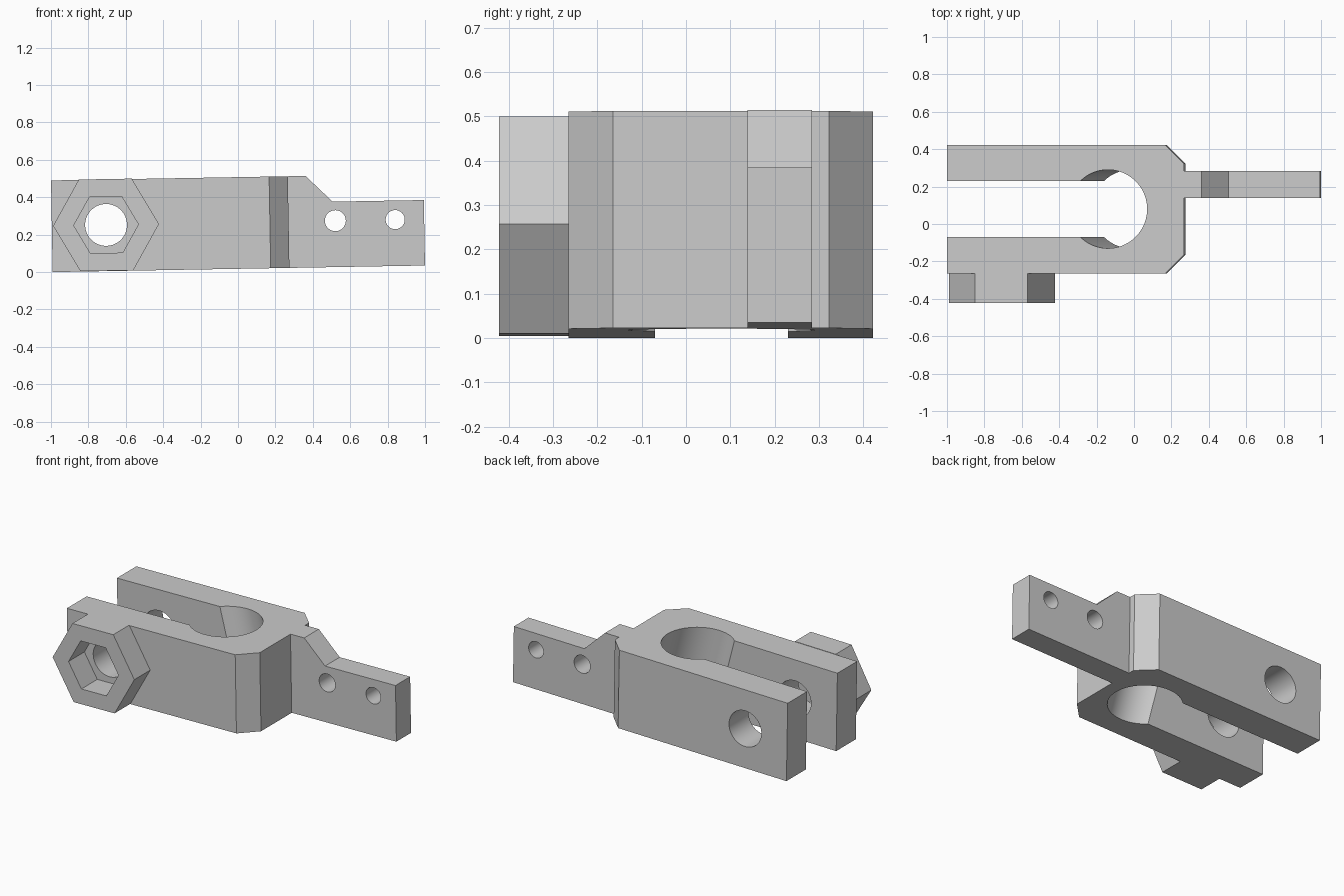
import bpy, bmesh, math
from mathutils import Matrix, Vector

cube = bpy.data.objects.get("Cube")
if cube:
    bpy.data.objects.remove(cube, do_unlink=True)

GREY = (0.6, 0.6, 0.6)
metal = bpy.data.materials.new("plain grey")
metal.use_nodes = True
metal.diffuse_color = (*GREY, 1)
metal.node_tree.nodes["Principled BSDF"].inputs["Base Color"].default_value = (*GREY, 1)

# The whole part leans up by about one degree from its lower left corner
TILT = Matrix.Translation((-0.991, 0, 0)) @ Matrix.Rotation(-math.radians(1.01), 4, 'Y')
HEIGHT = 0.49
BOLT = (0.29, 0.247)


def prism(name, outline, direction):
    """Extrude a closed loop of 3D points along a direction."""
    bm = bmesh.new()
    face = bm.faces.new([bm.verts.new(p) for p in outline])
    new = bmesh.ops.extrude_face_region(bm, geom=[face])["geom"]
    bmesh.ops.translate(bm, vec=Vector(direction),
                        verts=[v for v in new if isinstance(v, bmesh.types.BMVert)])
    bmesh.ops.recalc_face_normals(bm, faces=bm.faces)
    mesh = bpy.data.meshes.new(name)
    bm.to_mesh(mesh)
    bm.free()
    mesh.materials.append(metal)
    obj = bpy.data.objects.new(name, mesh)
    bpy.context.collection.objects.link(obj)
    obj.matrix_world = TILT
    return obj


def ring(center, radius, sides):
    step = math.tau / sides
    return [(center[0] + radius * math.cos(i * step),
             center[1] + radius * math.sin(i * step)) for i in range(sides)]


def upright(name, outline, y0, y1):
    """Prism with an x-z outline, running from y0 to y1."""
    return prism(name, [(x, y0, z) for x, z in outline], (0, y1 - y0, 0))


def cut(obj, cutters):
    """Subtract cutters, apply the result and shade it."""
    bpy.context.view_layer.update()
    bpy.ops.object.select_all(action='DESELECT')
    bpy.context.view_layer.objects.active = obj
    obj.select_set(True)
    for cutter in cutters:
        mod = obj.modifiers.new("cut", 'BOOLEAN')
        mod.operation, mod.solver, mod.object = 'DIFFERENCE', 'EXACT', cutter
        bpy.ops.object.modifier_apply(modifier=mod.name)
    for cutter in cutters:
        bpy.data.objects.remove(cutter, do_unlink=True)
    bpy.ops.object.shade_smooth_by_angle(angle=math.radians(30))


# Forked body with chamfered corners
fork = [(0, -0.265), (1.166, -0.265), (1.266, -0.165), (1.266, 0.323),
        (1.166, 0.422), (0, 0.422), (0, 0.23), (0.86, 0.23), (0.86, -0.07), (0, -0.07)]
body = prism("clamp_body", [(x, y, 0) for x, y in fork], (0, 0, HEIGHT))

# Leaning round bore at the end of the slot, and the bolt hole across both arms
lean = 0.118 / HEIGHT
margin = 0.1
bore = prism("bore_cutter",
             [(x + lean * margin, y, -margin) for x, y in ring((0.978, 0.08), 0.21, 96)],
             (-lean * (HEIGHT + 2 * margin), 0, HEIGHT + 2 * margin))
bolt_hole = upright("bolt_cutter", ring(BOLT, 0.112, 64), -0.6, 0.6)
cut(body, [bore, bolt_hole])

# Hexagonal boss with a hexagonal nut pocket
boss = upright("nut_boss", ring(BOLT, 0.283, 6), -0.422, -0.265)
cut(boss, [upright("pocket_cutter", ring(BOLT, 0.173, 6), -0.6, -0.1)])

# Stepped mounting tab with two small holes
step = [(1.266, 0), (1.991, 0), (1.991, 0.35), (1.503, 0.35), (1.361, HEIGHT), (1.266, HEIGHT)]
tab = upright("mounting_tab", step, 0.139, 0.284)
cut(tab, [upright("tab_cutter", ring((x, 0.248), r, 48), -0.2, 0.6)
          for x, r in ((1.516, 0.056), (1.836, 0.051))])
